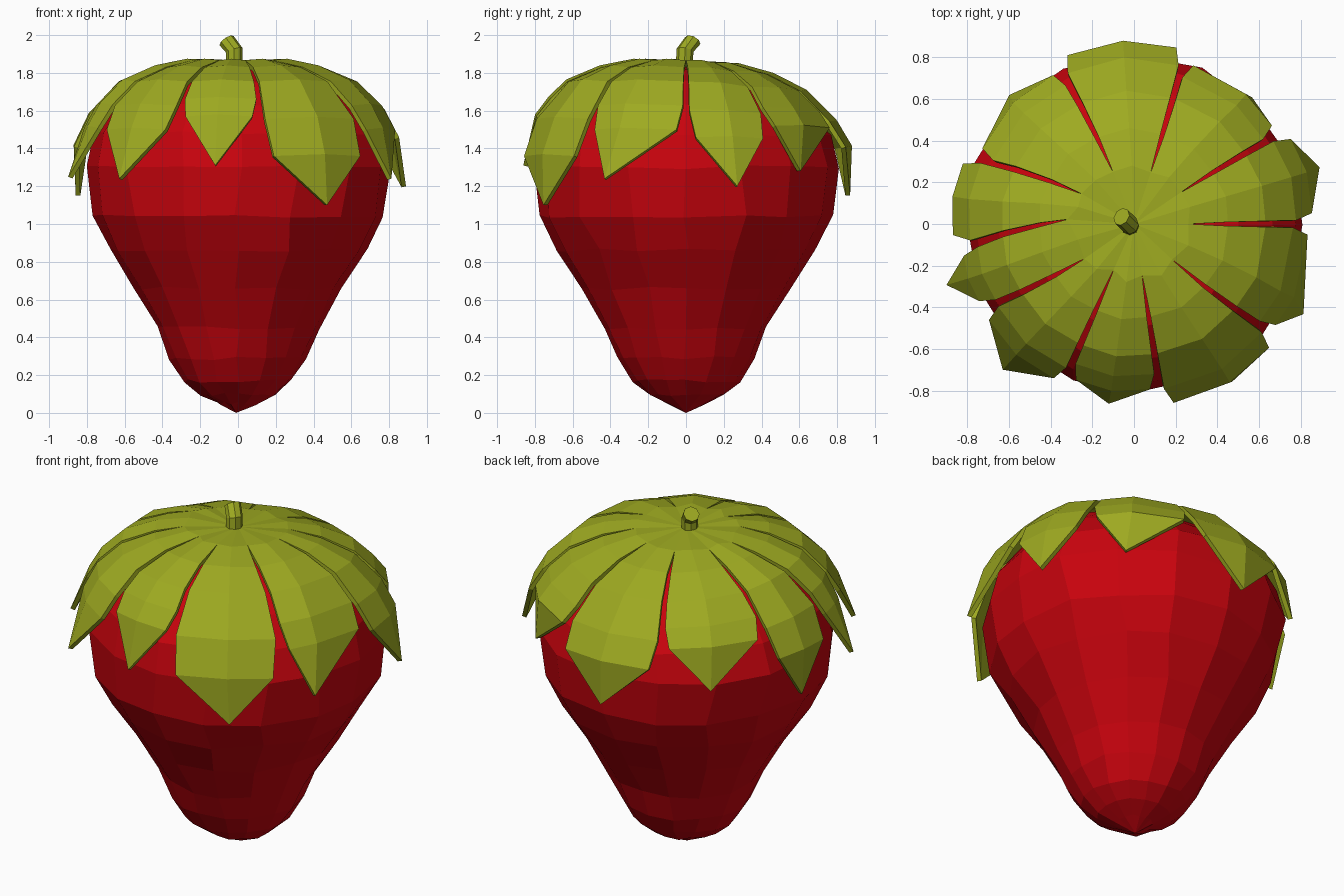
import bpy, bmesh, random
from math import cos, sin, radians
from mathutils import Vector

if "Cube" in bpy.data.objects:
    bpy.data.objects.remove(bpy.data.objects["Cube"])

random.seed(4)


def material(name, color):
    m = bpy.data.materials.new(name)
    m.diffuse_color = color
    m.use_nodes = True
    m.node_tree.nodes["Principled BSDF"].inputs["Base Color"].default_value = m.diffuse_color
    return m


def add_object(name, bm, mat):
    me = bpy.data.meshes.new(name)
    bm.to_mesh(me)
    bm.free()
    me.materials.append(mat)
    ob = bpy.data.objects.new(name, me)
    bpy.context.collection.objects.link(ob)
    return ob


def polar(r, deg, z):
    return Vector((r * cos(radians(deg)), r * sin(radians(deg)), z))


def shoulder(r, deg, z):
    """Point on the dome, with the rear shoulder sagging a little."""
    p = polar(r, deg, z)
    p.z -= 0.085 * max(p.y, 0) * min(max((z - 1.4) / 0.3, 0), 1)
    return p


def skin(bm, rings):
    n = len(rings[0])
    for a, b in zip(rings, rings[1:]):
        for i in range(n):
            j = (i + 1) % n
            bm.faces.new((a[i], a[j], b[j], b[i]))


red = material("red", (0.58, 0.001, 0.004, 1))
green = material("green", (0.34, 0.40, 0.015, 1))

# Fruit: faceted lathe with slight irregularity
profile = [(0.10, 0.05), (0.20, 0.10), (0.285, 0.17), (0.36, 0.29), (0.43, 0.45),
           (0.55, 0.66), (0.68, 0.86), (0.775, 1.04), (0.81, 1.30), (0.765, 1.48),
           (0.66, 1.63), (0.50, 1.75), (0.27, 1.82)]
SIDES = 16
bm = bmesh.new()
rings = []
for r, z in profile:
    rings.append([bm.verts.new(shoulder(r * random.uniform(0.985, 1.015),
                                        360 * k / SIDES + random.uniform(-2, 2),
                                        z + random.uniform(-0.01, 0.01)))
                  for k in range(SIDES)])
skin(bm, rings)
bottom, top = bm.verts.new((-0.01, 0, 0)), bm.verts.new((0, 0, 1.83))
for k in range(SIDES):
    j = (k + 1) % SIDES
    bm.faces.new((bottom, rings[0][j], rings[0][k]))
    bm.faces.new((top, rings[-1][k], rings[-1][j]))
add_object("fruit", bm, red)

# Leaf crown: shared hub, ten drooping pointed leaves between slanted gaps
# gaps: inner angle, inner radius, outer angle; tips: angle, radius, height
gaps = [(-114, .24, -114), (-81, .25, -81), (-43, .25, -39), (0, .26, 0),
        (34, .27, 32), (72, .26, 73), (112, .27, 115), (150, .29, 157),
        (176, .32, 187), (215, .29, 210)]
tips = [(-98, .87, 1.31), (-58, .89, 1.10), (-28, .92, 1.24), (17, .93, 1.20),
        (47, .83, 1.28), (93, .87, 1.15), (134, .86, 1.28), (171, .87, 1.15),
        (198, .945, 1.25), (228, .94, 1.24)]
dome = [(1.87, .28), (1.84, .45), (1.765, .63), (1.63, .77), (1.45, .865), (1.30, .89)]


def dome_radius(z):
    for (z0, r0), (z1, r1) in zip(dome, dome[1:]):
        if z >= z1:
            return r0 + (r1 - r0) * (z0 - z) / (z0 - z1)
    return dome[-1][1]


bm = bmesh.new()
hub = bm.verts.new((0, 0, 1.865))
ring = [bm.verts.new(shoulder(r, a, 1.867)) for a, r, _ in gaps]
for i, (tip_a, tip_r, tip_z) in enumerate(tips):
    j = (i + 1) % len(gaps)
    turn = 360 if j == 0 else 0
    a0, a1 = gaps[i][0], gaps[j][0] + turn
    b0, b1 = gaps[i][2], gaps[j][2] + turn
    row = [ring[i], bm.verts.new(shoulder(0.28, (a0 + a1) / 2, 1.875)), ring[j]]
    bm.faces.new((hub, row[0], row[1]))
    bm.faces.new((hub, row[1], row[2]))
    wide_z = tip_z + 0.27
    for z, inset, t in [(1.84, 1.2, .4), (1.765, 1.3, .75),
                        ((1.765 + wide_z) / 2, 1.3, 1), (wide_z, 3.5, 1)]:
        r = dome_radius(z)
        left, right = a0 + (b0 - a0) * t + inset, a1 + (b1 - a1) * t - inset
        m = (left + right) / 2 * (1 - t * .6) + tip_a * t * .6
        new = [bm.verts.new(shoulder(r, left, z - 0.01)),
               bm.verts.new(shoulder(r + 0.01, m, z)),
               bm.verts.new(shoulder(r, right, z - 0.01))]
        for c in (0, 1):
            bm.faces.new((row[c], new[c], new[c + 1], row[c + 1]))
        row = new
    tip = bm.verts.new(polar(tip_r, tip_a, tip_z))
    for c in (0, 1):
        bm.faces.new((row[c], tip, row[c + 1]))
crown = add_object("leaf_crown", bm, green)
solid = crown.modifiers.new("thickness", 'SOLIDIFY')
solid.thickness = 0.025
solid.offset = -1

# Stem: short bent octagonal stalk
bm = bmesh.new()
rings = []
for center, axis in [((-.02, -.01, 1.83), (0, 0, 1)), ((-.02, -.005, 1.92), (-.3, .2, 1)),
                     ((-.06, .035, 1.97), (-.7, .5, 1))]:
    q = Vector((0, 0, 1)).rotation_difference(Vector(axis))
    rings.append([bm.verts.new(Vector(center) + q @ polar(0.045, 45 * k, 0))
                  for k in range(8)])
skin(bm, rings)
bm.faces.new(rings[-1])
bm.faces.new(rings[0][::-1])
add_object("stem", bm, green)
